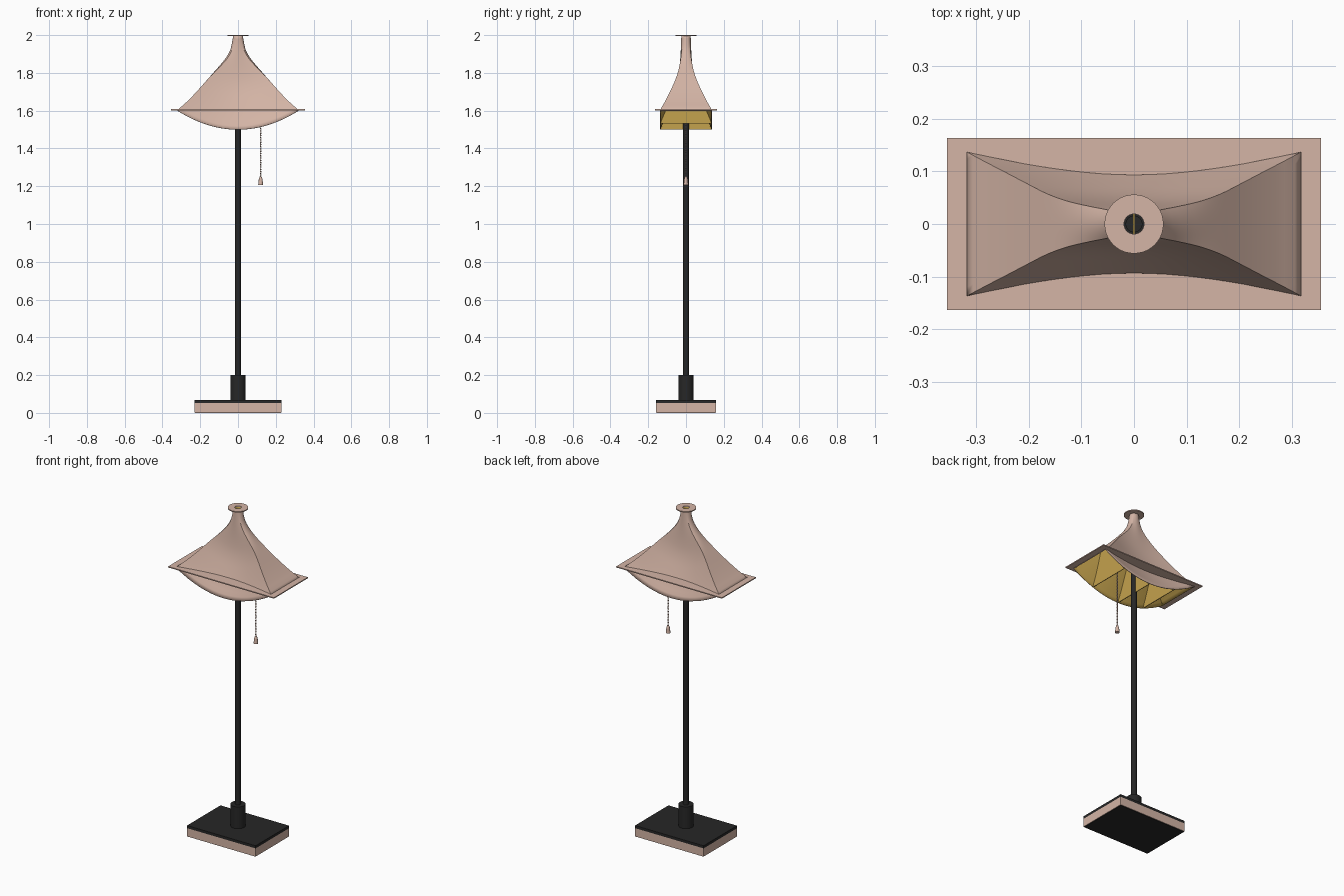
import bpy, bmesh, math
from mathutils import Matrix

if "Cube" in bpy.data.objects:
    bpy.data.objects.remove(bpy.data.objects["Cube"])


def mat(name, c):
    m = bpy.data.materials.new(name)
    m.diffuse_color = (*c, 1)
    m.use_nodes = True
    m.node_tree.nodes["Principled BSDF"].inputs["Base Color"].default_value = m.diffuse_color
    return m


PINK = mat("blush", (0.66, 0.46, 0.38))
BLACK = mat("charcoal", (0.02, 0.02, 0.02))
GOLD = mat("gold", (0.55, 0.36, 0.075))


def finish(bm, name, *mats, smooth=False, recalc=True):
    if recalc:
        bmesh.ops.recalc_face_normals(bm, faces=bm.faces)
    me = bpy.data.meshes.new(name)
    bm.to_mesh(me)
    bm.free()
    ob = bpy.data.objects.new(name, me)
    bpy.context.collection.objects.link(ob)
    for m in mats:
        me.materials.append(m)
    if smooth:
        bpy.ops.object.select_all(action='DESELECT')
        ob.select_set(True)
        bpy.context.view_layer.objects.active = ob
        bpy.ops.object.shade_smooth_by_angle(angle=math.radians(35))
    return ob


def box(name, m, hx, hy, z0, z1):
    bm = bmesh.new()
    bmesh.ops.create_cube(bm, size=1, matrix=Matrix.Translation((0, 0, (z0 + z1) / 2))
                          @ Matrix.Diagonal((2 * hx, 2 * hy, z1 - z0, 1)))
    return finish(bm, name, m)


def cyl(name, m, r, z0, z1, x=0, n=32, r2=None):
    bm = bmesh.new()
    bmesh.ops.create_cone(bm, cap_ends=True, segments=n, radius1=r, radius2=r2 or r,
                          depth=z1 - z0, matrix=Matrix.Translation((x, 0, (z0 + z1) / 2)))
    return finish(bm, name, m, smooth=True)


def loft(bm, rings, closed=False):
    rows = [[bm.verts.new(p) for p in r] for r in rings]
    n = len(rows[0])
    pairs = list(zip(rows, rows[1:])) + ([(rows[-1], rows[0])] if closed else [])
    for a, b in pairs:
        for j in range(n):
            k = (j + 1) % n
            bm.faces.new((a[j], b[j], b[k], a[k]))


# Base, collar and pole
box("base_bottom", BLACK, 0.227, 0.157, 0, 0.004)
box("base_block", PINK, 0.23, 0.16, 0.002, 0.052)
box("base_top", BLACK, 0.23, 0.16, 0.052, 0.068)
cyl("collar", BLACK, 0.041, 0.068, 0.2)
cyl("pole", BLACK, 0.016, 0.2, 1.9)

# Shade: relative half widths from neck (t=0) to rim (t=1)
FX = [.08, .10, .13, .20, .30, .41, .52, .63, .745, .87, 1]
FY = [.18, .19, .21, .235, .27, .325, .42, .55, .69, .84, 1]
HX, HY = 0.32, 0.138


def interp(tab, t):
    s = min(max(t, 0), 1) * 10
    i = min(int(s), 9)
    f = s - i
    p0, p1, p2, p3 = tab[max(i - 1, 0)], tab[i], tab[i + 1], tab[min(i + 2, 10)]
    return p1 + 0.5 * f * (p2 - p0 + f * (2 * p0 - 5 * p1 + 4 * p2 - p3
                                          + f * (3 * (p1 - p2) + p3 - p0)))


def rim_z(u):
    return 1.5 + 0.1 * u * u


def point(side, u, t):
    # side 0 front, 1 right, 2 back, 3 left; u runs -1..1 counter-clockwise
    x, y = HX * interp(FX, t), HY * interp(FY, t)
    a = math.radians(-90 + 90 * side + 45 * u)
    w = min(t / 0.6, 1)
    w = w * w * (3 - 2 * w)
    rx, ry = [(u, -1), (1, u), (-u, 1), (-1, -u)][side]
    zr = rim_z(u) if side % 2 == 0 else 1.6
    return (x * (w * rx + (1 - w) * math.cos(a)),
            y * (w * ry + (1 - w) * math.sin(a)), 2 + (zr - 2) * t)


N = 16
LOOP = [(s, -1 + 2 * k / N) for s in range(4) for k in range(N)]
bm = bmesh.new()
loft(bm, [[point(s, u, i / 24) for s, u in LOOP] for i in range(25)])
shade = finish(bm, "shade", PINK, GOLD, smooth=True, recalc=False)
sol = shade.modifiers.new("wall", 'SOLIDIFY')
sol.thickness = 0.003
sol.offset = -1
sol.material_offset = 1

# Flat flange around the shade
Z = 1.605


def inner(s, u):
    zr = rim_z(u) if s % 2 == 0 else 1.6
    return point(s, u, (2 - Z) / (2 - zr))[:2]


def outer(s, u):
    rx, ry = [(u, -1), (1, u), (-u, 1), (-1, -u)][s]
    return 0.355 * rx, 0.163 * ry


bm = bmesh.new()
loft(bm, [[(*fn(s, u), z) for s, u in LOOP] for fn, z in
          ((inner, Z + .003), (outer, Z + .003), (outer, Z - .003), (inner, Z - .003))], True)
finish(bm, "shade_flange", PINK)

# Ring on top of the neck
bm = bmesh.new()
loft(bm, [[(r * math.cos(i * math.pi / 20), r * math.sin(i * math.pi / 20), z)
           for i in range(40)] for r, z in
          ((.019, 2.0), (.056, 2.0), (.056, 1.994), (.019, 1.994))], True)
finish(bm, "top_ring", PINK)

# Cross ribs inside the shade
for name, x0 in (("rib_left", -0.18), ("rib_middle", 0), ("rib_right", 0.18)):
    pts = []
    for i in range(41):
        t = 0.1 + 0.9 * i / 40
        u = x0 / (HX * interp(FX, t))
        if abs(u) < 0.97:
            _, y, z = point(0, u, t)
            pts.append((abs(y) - 0.003, z))
    outline = pts + [(-y, z) for y, z in reversed(pts)]
    bm = bmesh.new()
    f = bm.faces.new([bm.verts.new((x0 - 0.002, y, z)) for y, z in outline])
    ext = bmesh.ops.extrude_face_region(bm, geom=[f])
    bmesh.ops.translate(bm, vec=(0.004, 0, 0),
                        verts=[v for v in ext["geom"] if isinstance(v, bmesh.types.BMVert)])
    finish(bm, name, GOLD)

# Beaded pull chain with its weight
bm = bmesh.new()
for i in range(36):
    bmesh.ops.create_icosphere(bm, subdivisions=1, radius=0.0045,
                               matrix=Matrix.Translation((0.12, 0, 1.25 + i * 0.0095)))
finish(bm, "pull_chain", PINK, smooth=True)
cyl("pull_weight", PINK, 0.013, 1.207, 1.236, 0.12, 16, 0.010)
cyl("pull_weight_cap", PINK, 0.010, 1.236, 1.252, 0.12, 16, 0.005)
